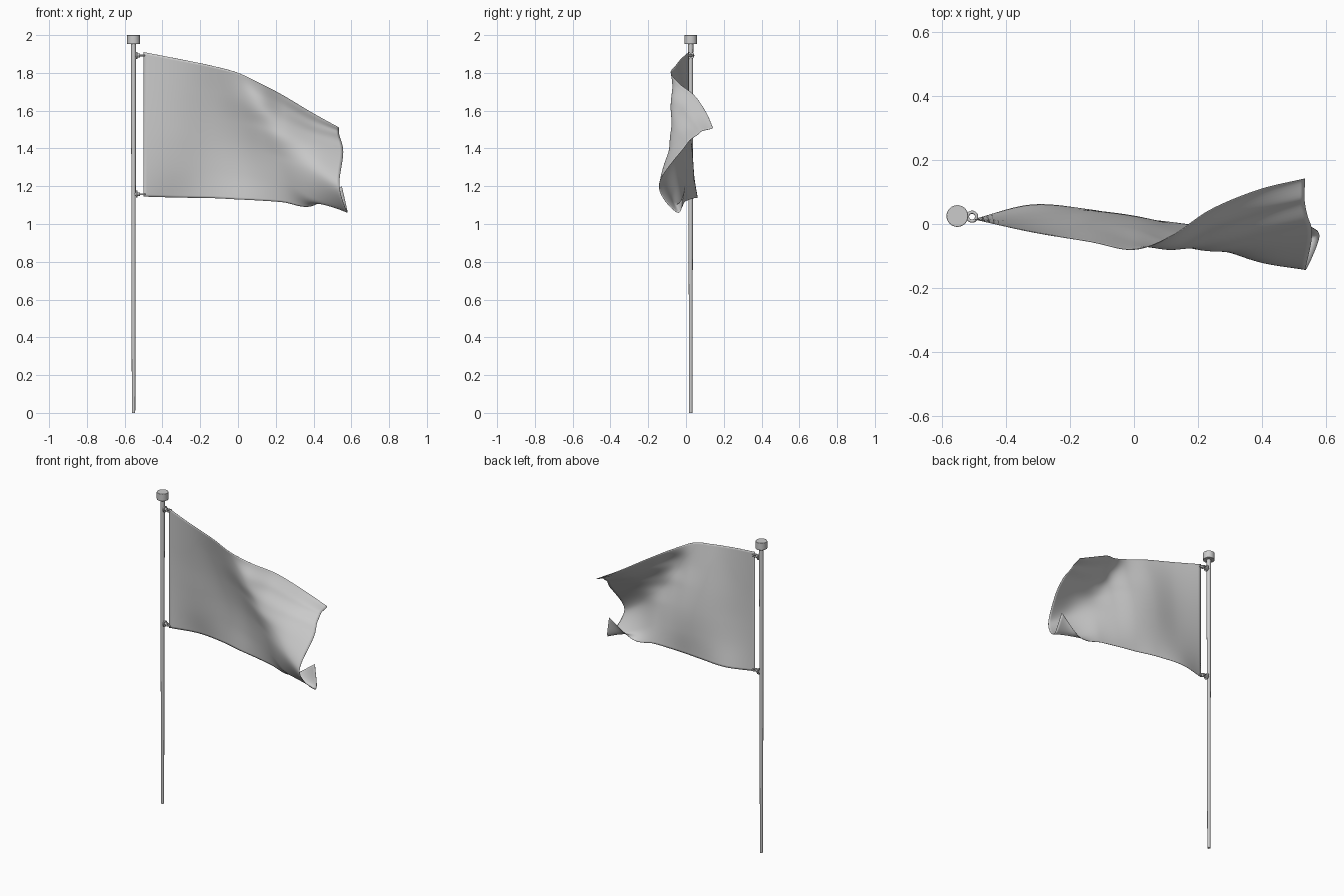
import bpy, bmesh, math
from mathutils import Vector

if "Cube" in bpy.data.objects:
    bpy.data.objects.remove(bpy.data.objects["Cube"])

PX, PY = -0.553, 0.025   # pole axis


def smooth(ob, angle=40):
    bpy.ops.object.select_all(action='DESELECT')
    ob.select_set(True)
    bpy.context.view_layer.objects.active = ob
    bpy.ops.object.shade_smooth_by_angle(angle=math.radians(angle))


def cone(name, r1, r2, z1, z2, bevel=0):
    bpy.ops.mesh.primitive_cone_add(vertices=32, radius1=r1, radius2=r2, depth=z2 - z1,
                                    location=(PX, PY, (z1 + z2) / 2))
    ob = bpy.context.object
    ob.name = name
    if bevel:
        m = ob.modifiers.new("bevel", 'BEVEL')
        m.width, m.segments = bevel, 2
    smooth(ob)
    return ob


# tapered pole and cap
cone("pole", 0.009, 0.0135, 0, 1.96)
cone("pole_cap", 0.034, 0.034, 1.953, 2.0, 0.002)


def clip_disc(name, radius, depth, x, z):
    bpy.ops.mesh.primitive_cylinder_add(vertices=16, radius=radius, depth=depth,
                                        location=(x, PY, z), rotation=(0, math.pi / 2, 0))
    bpy.context.object.name = name
    smooth(bpy.context.object)


# clips: socket on the pole plus a ring holding the cloth
for label, z in (("upper", 1.892), ("lower", 1.158)):
    clip_disc(label + "_clip_stem", 0.010, 0.026, -0.532, z)
    clip_disc(label + "_clip_collar", 0.019, 0.007, -0.536, z)
    bpy.ops.mesh.primitive_torus_add(major_radius=0.014, minor_radius=0.005, major_segments=24,
                                     minor_segments=10, location=(-0.507, 0.023, z))
    bpy.context.object.name = label + "_clip_ring"
    smooth(bpy.context.object)

# cloth control columns: x, then (y, z) from top hem to bottom hem
columns = [
    (-0.50, [(.015, 1.91), (.015, 1.76), (.015, 1.60), (.015, 1.45), (.015, 1.30), (.015, 1.145)]),
    (-0.32, [(-.025, 1.875), (-.01, 1.73), (.005, 1.58), (.018, 1.43), (.035, 1.28), (.06, 1.14)]),
    (-0.14, [(-.055, 1.838), (-.02, 1.70), (.01, 1.56), (.03, 1.42), (.04, 1.28), (.045, 1.137)]),
    (0.00, [(-.08, 1.80), (-.055, 1.67), (-.015, 1.54), (.015, 1.40), (.025, 1.265), (.02, 1.13)]),
    (0.12, [(-.035, 1.743), (-.08, 1.635), (-.06, 1.515), (-.025, 1.38), (-.005, 1.25), (.005, 1.124)]),
    (0.24, [(.045, 1.68), (-.03, 1.59), (-.083, 1.47), (-.065, 1.345), (-.04, 1.23), (-.01, 1.115)]),
    (0.39, [(.107, 1.59), (.02, 1.52), (-.06, 1.43), (-.118, 1.29), (-.075, 1.14), (-.02, 1.095)]),
    (0.54, [(.142, 1.51), (.06, 1.475), (-.03, 1.38), (-.143, 1.20), (-.04, 1.06), (-.005, 1.20)]),
]
fly_shift = [-.005, -.005, .017, -.003, .04, .01]   # uneven free edge
grid = [[Vector((x, y, z)) for y, z in col] for x, col in columns]
for p, d in zip(grid[-1], fly_shift):
    p.x += d


def spline(pts, t):
    """Catmull-Rom through pts, t from 0 to 1."""
    s = t * (len(pts) - 1)
    i = min(int(s), len(pts) - 2)
    f = s - i
    b, c = pts[i], pts[i + 1]
    a = pts[i - 1] if i > 0 else 2 * b - c
    d = pts[i + 2] if i + 2 < len(pts) else 2 * c - b
    return b + 0.5 * f * (c - a + f * (2 * a - 5 * b + 4 * c - d + f * (3 * (b - c) + d - a)))


# wind-blown flag cloth, lower fly corner tucked back
NU, NV = 72, 60
bm = bmesh.new()
rows = []
for i in range(NU + 1):
    u = i / NU
    line = [spline([col[j] for col in grid], u) for j in range(6)]
    row = []
    for j in range(NV + 1):
        v = j / NV
        p = spline(line, v)
        # small creases running along the upper fly side
        fade = max(0, (u - 0.45) / 0.55) * max(0, 1 - v / 0.5)
        p.y += 0.008 * fade * math.sin(v * 38)
        row.append(bm.verts.new(p))
    rows.append(row)
for a, b in zip(rows, rows[1:]):
    for j in range(NV):
        bm.faces.new((a[j], a[j + 1], b[j + 1], b[j]))
me = bpy.data.meshes.new("flag")
bm.to_mesh(me)
bm.free()
flag = bpy.data.objects.new("flag", me)
bpy.context.collection.objects.link(flag)
m = flag.modifiers.new("thickness", 'SOLIDIFY')
m.thickness, m.offset = 0.002, 0
smooth(flag, 60)
